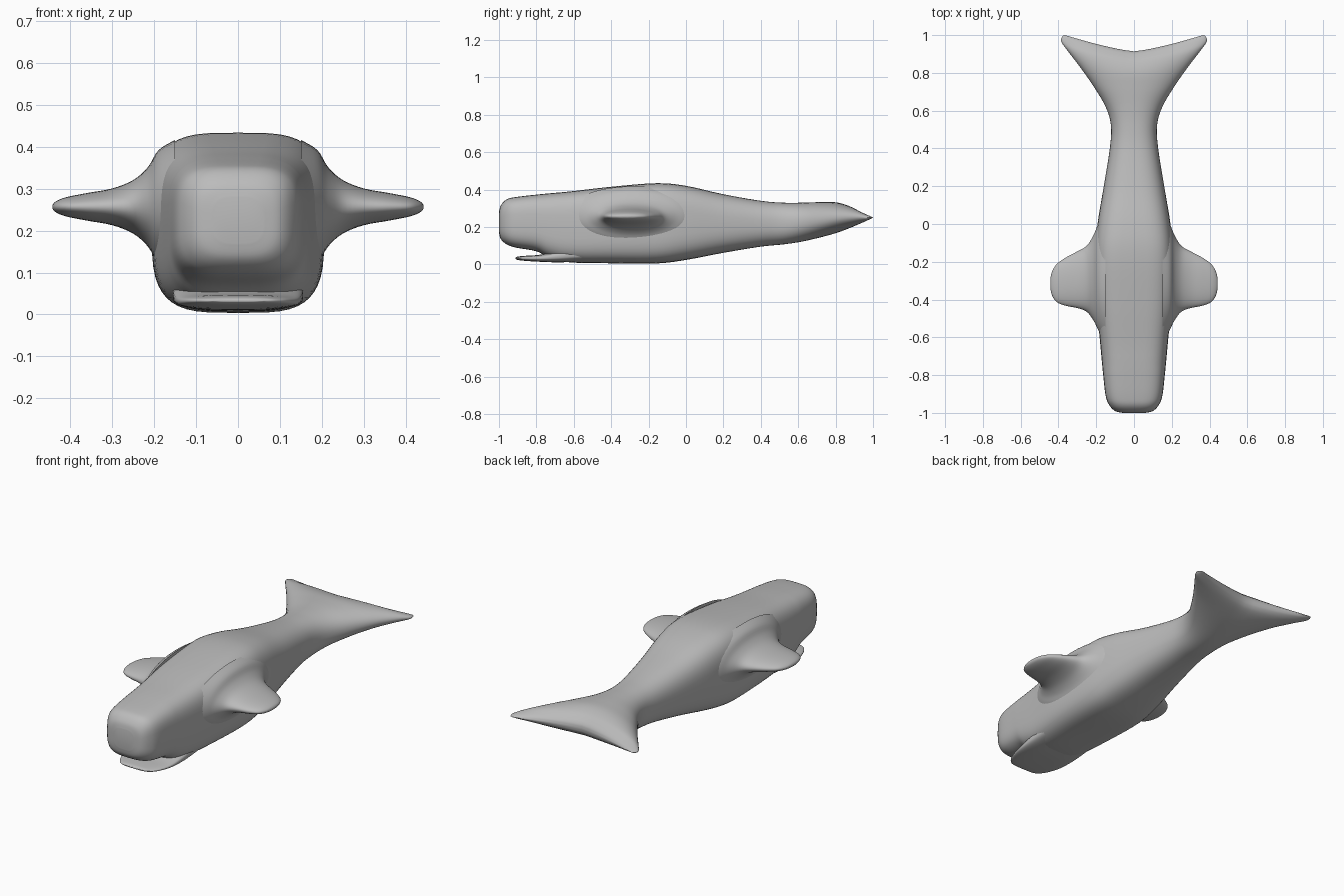
import bpy, bmesh, math

if "Cube" in bpy.data.objects:
    bpy.data.objects.remove(bpy.data.objects["Cube"])

skin = bpy.data.materials.new("grey skin")
skin.diffuse_color = (0.5, 0.5, 0.5, 1)
skin.use_nodes = True
skin.node_tree.nodes["Principled BSDF"].inputs["Base Color"].default_value = skin.diffuse_color


def refine(rows, steps):
    """Catmull-Rom interpolation of section rows."""
    out = []
    for i in range(len(rows) - 1):
        a, b, c, d = (rows[max(0, min(len(rows) - 1, i + k))] for k in (-1, 0, 1, 2))
        for s in range(steps):
            t = s / steps
            out.append([0.5 * (2 * q + (r - p) * t + (2 * p - 5 * q + 4 * r - u) * t * t
                               + (3 * q - p - 3 * r + u) * t ** 3)
                        for p, q, r, u in zip(a, b, c, d)])
    return out + [list(rows[-1])]


def superellipse(w, h, n, count=48):
    pts = []
    for k in range(count):
        a = 2 * math.pi * k / count
        c, s = math.cos(a), math.sin(a)
        pts.append((math.copysign(abs(c) ** (2 / n), c) * w,
                    math.copysign(abs(s) ** (2 / n), s) * h))
    return pts


def loft(name, rings):
    bm = bmesh.new()
    loops = [[bm.verts.new(p) for p in ring] for ring in rings]
    for a, b in zip(loops, loops[1:]):
        for k in range(len(a)):
            m = (k + 1) % len(a)
            bm.faces.new((a[k], a[m], b[m], b[k]))
    # End caps: bridge mirrored points so bent ends stay clean
    for lp in (loops[0], loops[-1]):
        n = len(lp)
        for k in range(n // 2):
            quad = [lp[k], lp[k + 1], lp[(n - k - 1) % n], lp[(n - k) % n]]
            bm.faces.new(list(dict.fromkeys(quad)))
    bmesh.ops.recalc_face_normals(bm, faces=bm.faces)
    mesh = bpy.data.meshes.new(name)
    bm.to_mesh(mesh)
    bm.free()
    mesh.materials.append(skin)
    ob = bpy.data.objects.new(name, mesh)
    bpy.context.collection.objects.link(ob)
    bpy.ops.object.select_all(action='DESELECT')
    ob.select_set(True)
    bpy.context.view_layer.objects.active = ob
    bpy.ops.object.shade_smooth_by_angle(angle=math.radians(60))
    return ob


def long_loft(name, rows, steps):
    """Sections along y: y, bottom, top, half width, squareness, backward sweep at the sides."""
    rings = []
    for y, lo, hi, w, n, sweep in refine(rows, steps):
        w, h = max(w, 0.004), max((hi - lo) / 2, 0.002)
        rings.append([(x, y + sweep * (abs(x) / w) ** 1.3, (lo + hi) / 2 + z)
                      for x, z in superellipse(w, h, n)])
    return loft(name, rings)


# Body with tail fluke
long_loft("body_and_fluke", [
    (-1.0, .17, .28, .06, 3, 0),
    (-.99, .135, .315, .10, 3.2, 0),
    (-.96, .108, .347, .13, 3.4, 0),
    (-.91, .09, .36, .15, 3.5, 0),
    (-.80, .07, .373, .163, 3.5, 0),
    (-.73, .035, .38, .17, 3.5, 0),
    (-.62, .011, .39, .18, 3.6, 0),
    (-.40, .006, .415, .20, 3.7, 0),
    (-.16, .005, .434, .206, 3.7, 0),
    (0, .024, .42, .193, 3.3, 0),
    (.20, .062, .375, .16, 2.8, 0),
    (.40, .095, .34, .128, 2.5, 0),
    (.52, .107, .33, .122, 2.4, 0),
    (.62, .122, .33, .15, 2.2, 0),
    (.72, .145, .333, .215, 2.1, .01),
    (.80, .167, .332, .285, 2, .03),
    (.86, .19, .315, .35, 2, .055),
    (.895, .21, .29, .385, 2, .07),
    (.91, .229, .271, .38, 2, .083),
    (.914, .246, .254, .365, 2, .086),
], 5)

# Lower jaw
long_loft("lower_jaw", [
    (-.912, .03, .036, .06, 2.5, 0),
    (-.90, .024, .042, .09, 2.5, 0),
    (-.86, .019, .046, .12, 2.6, 0),
    (-.78, .014, .052, .145, 2.8, 0),
    (-.68, .011, .075, .155, 3, 0),
    (-.56, .015, .10, .155, 3, 0),
], 5)

# Side fins: distance out, y centre, half length, half thickness
fin = refine([
    (.15, -.28, .36, .16),
    (.19, -.28, .28, .135),
    (.215, -.285, .225, .095),
    (.25, -.29, .175, .064),
    (.30, -.295, .15, .044),
    (.36, -.305, .128, .033),
    (.41, -.313, .10, .023),
    (.435, -.315, .06, .013),
    (.443, -.315, .02, .004),
], 4)
for side, sign in (("left", -1), ("right", 1)):
    loft(side + "_fin", [[(sign * x, yc + y, .257 + z) for y, z in superellipse(ly, lz, 2.1)]
                         for x, yc, ly, lz in fin])
